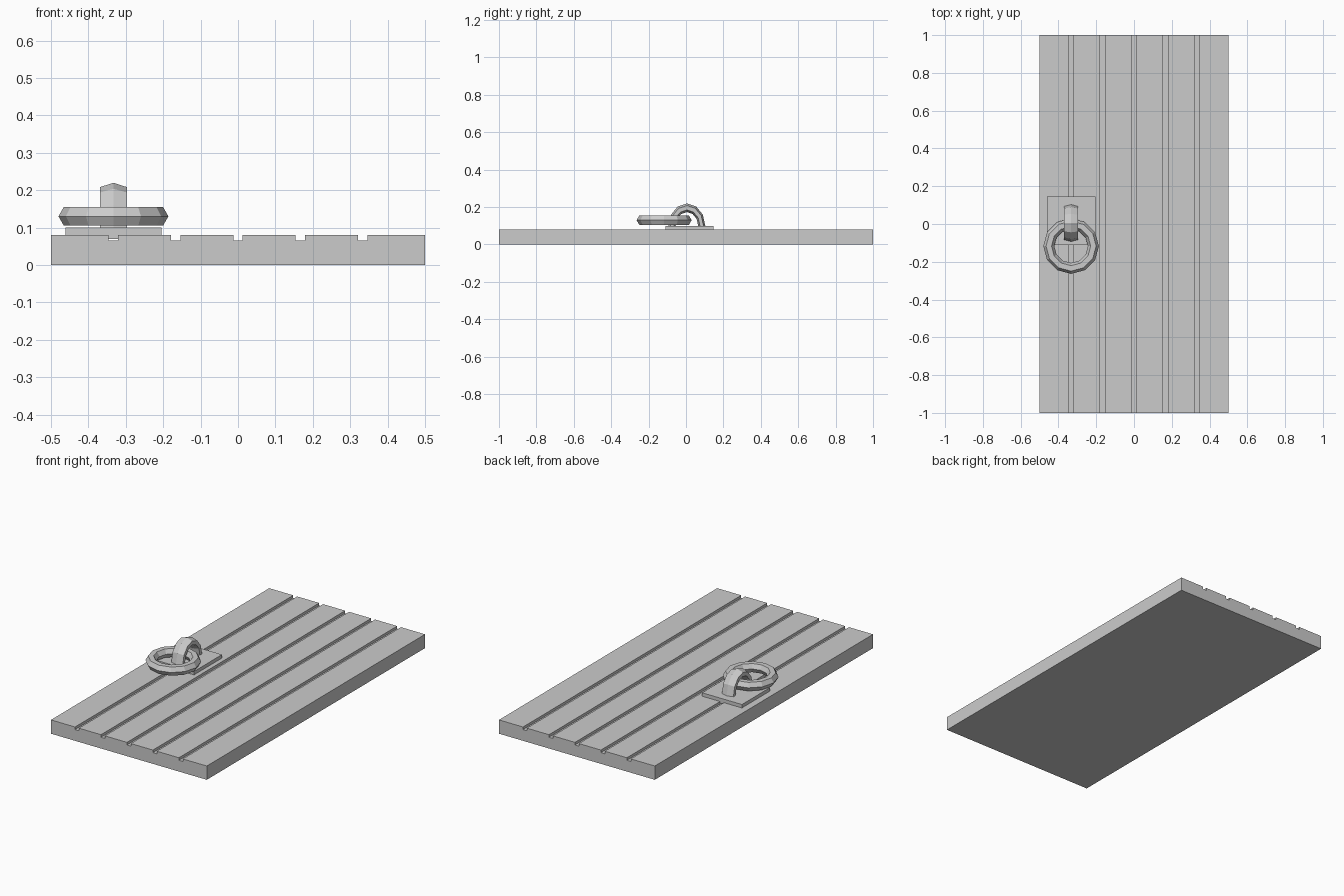
import bpy, bmesh
from math import cos, sin, pi

cube = bpy.data.objects.get("Cube")
if cube:
    bpy.data.objects.remove(cube)

grey = bpy.data.materials.new("plain_grey")
grey.use_nodes = True
colour = (0.6, 0.6, 0.6, 1)
grey.diffuse_color = colour
grey.node_tree.nodes["Principled BSDF"].inputs["Base Color"].default_value = colour

HINGE_X = -0.333


def add_object(name, bm):
    bmesh.ops.recalc_face_normals(bm, faces=bm.faces[:])
    mesh = bpy.data.meshes.new(name)
    bm.to_mesh(mesh)
    bm.free()
    mesh.materials.append(grey)
    obj = bpy.data.objects.new(name, mesh)
    bpy.context.collection.objects.link(obj)
    return obj


def ring(name, centre, major, minor, turn=2 * pi, steps=12, upright=False, stretch=(1, 1, 1)):
    """Sweep a hexagon, point outward, around a full or partial circle."""
    bm = bmesh.new()
    closed = turn > 6
    loops = []
    for i in range(steps if closed else steps + 1):
        a = turn * i / steps
        loop = []
        for j in range(6):
            b = j * pi / 3
            r, h = major + minor * cos(b), minor * sin(b)
            p = (h, r * cos(a), r * sin(a)) if upright else (r * cos(a), r * sin(a), h)
            loop.append(bm.verts.new([c + s * q for c, s, q in zip(centre, stretch, p)]))
        loops.append(loop)
    pairs = list(zip(loops, loops[1:]))
    if closed:
        pairs.append((loops[-1], loops[0]))
    else:
        bm.faces.new(loops[0])
        bm.faces.new(loops[-1])
    for l, m in pairs:
        for j in range(6):
            k = (j + 1) % 6
            bm.faces.new((l[j], l[k], m[k], m[j]))
    return add_object(name, bm)


# Door slab: grooved profile extruded along its length
top, floor, half = 0.08, 0.065, 0.0125
profile = [(-0.5, 0), (0.5, 0), (0.5, top)]
for i in range(2, -3, -1):
    x = i / 6
    profile += [(x + half, top), (x + half, floor), (x - half, floor), (x - half, top)]
profile.append((-0.5, top))
bm = bmesh.new()
face = bm.faces.new([bm.verts.new((x, -1, z)) for x, z in profile])
moved = bmesh.ops.extrude_face_region(bm, geom=[face])["geom"]
bmesh.ops.translate(bm, vec=(0, 2, 0), verts=[v for v in moved if isinstance(v, bmesh.types.BMVert)])
add_object("grooved_door", bm)

# Square plate under the handle
bm = bmesh.new()
bmesh.ops.create_cube(bm, size=1)
bmesh.ops.scale(bm, vec=(0.256, 0.256, 0.03), verts=bm.verts)
bmesh.ops.translate(bm, vec=(HINGE_X, 0.018, 0.085), verts=bm.verts)
add_object("handle_plate", bm)

# Staple arch and the pull ring lying through it
ring("handle_staple", (HINGE_X, 0.005, 0.1), 0.079, 0.019, pi, 6, True, (2.22, 1, 1.22))
ring("pull_ring", (HINGE_X, -0.117, 0.13), 0.118, 0.029)
